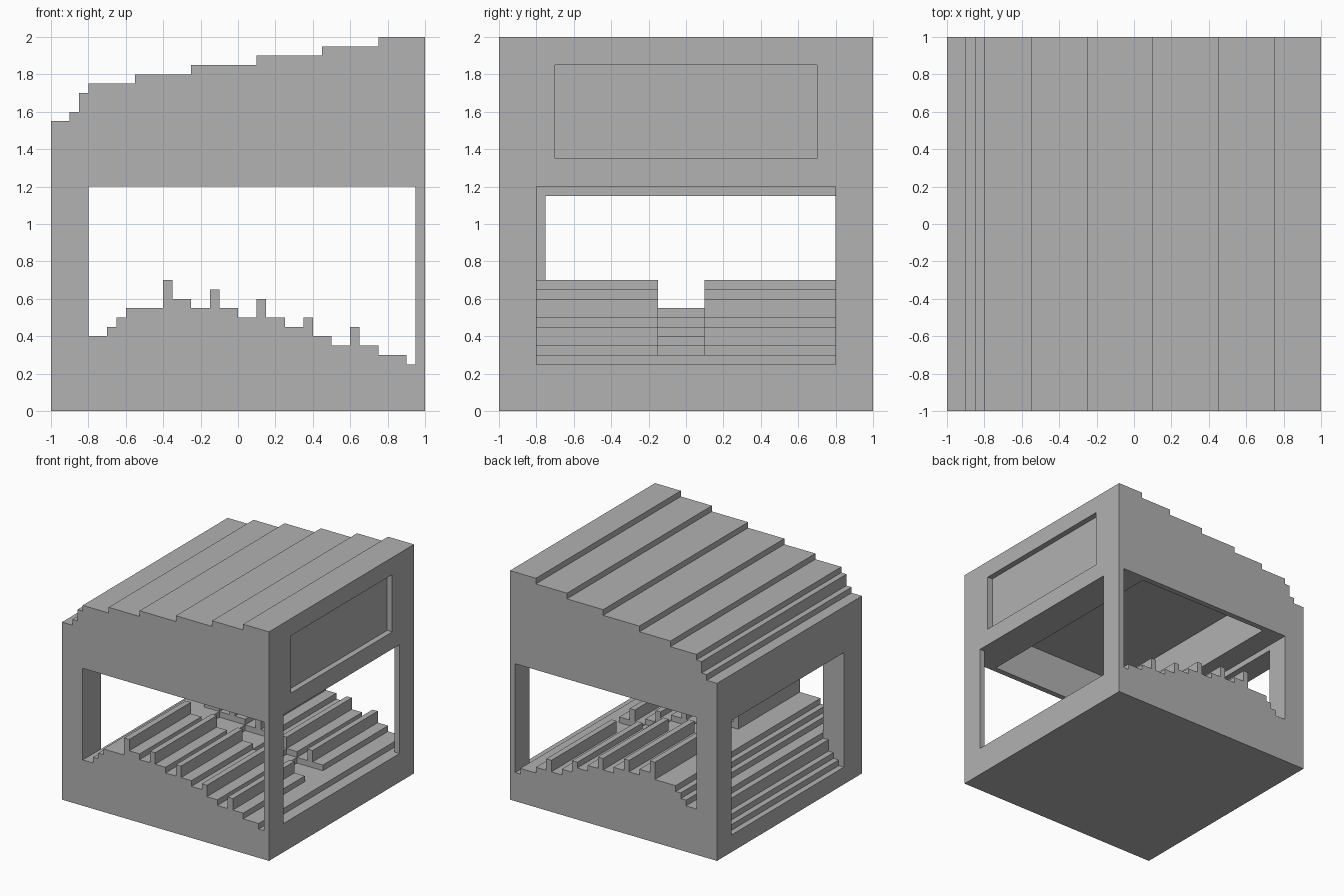
import bpy
import bmesh

old = bpy.data.objects.get("Cube")
if old:
    bpy.data.objects.remove(old, do_unlink=True)

grey = bpy.data.materials.new("plain_grey")
grey.use_nodes = True
colour = (0.445, 0.445, 0.445, 1)
grey.diffuse_color = colour
grey.node_tree.nodes["Principled BSDF"].inputs["Base Color"].default_value = colour


def stepped(steps, x_end):
    """Staircase outline from (start x, height) pairs."""
    pts = []
    ends = [s[0] for s in steps[1:]] + [x_end]
    for (x, z), end in zip(steps, ends):
        pts += [(x, z), (end, z)]
    return pts


def prism(name, steps, x_end, base, y0, y1):
    """Stepped outline closed by a level line at base, extruded along y."""
    outline = stepped(steps, x_end) + [(x_end, base), (steps[0][0], base)]
    bm = bmesh.new()
    face = bm.faces.new([bm.verts.new((x, y0, z)) for x, z in outline])
    extruded = bmesh.ops.extrude_face_region(bm, geom=[face])["geom"]
    verts = [v for v in extruded if isinstance(v, bmesh.types.BMVert)]
    bmesh.ops.translate(bm, verts=verts, vec=(0, y1 - y0, 0))
    bmesh.ops.recalc_face_normals(bm, faces=bm.faces)
    mesh = bpy.data.meshes.new(name)
    bm.to_mesh(mesh)
    bm.free()
    mesh.materials.append(grey)
    obj = bpy.data.objects.new(name, mesh)
    bpy.context.collection.objects.link(obj)
    return obj


def carve(body, cutter):
    """Subtract the cutter from the body and discard it."""
    cutter.hide_render = True
    mod = body.modifiers.new("carve", "BOOLEAN")
    mod.operation = "DIFFERENCE"
    mod.solver = "EXACT"
    mod.object = cutter
    bpy.context.view_layer.objects.active = body
    bpy.ops.object.modifier_apply(modifier=mod.name)
    bpy.data.objects.remove(cutter, do_unlink=True)


# Solid block under the terraced roof
roof = [(-1, 1.55), (-.9, 1.6), (-.85, 1.7), (-.8, 1.75), (-.55, 1.8),
        (-.25, 1.85), (.1, 1.9), (.45, 1.95), (.75, 2)]
body = prism("terraced_pavilion", roof, 1, 0, -1, 1)

# Front-to-back hall above the terraced floor with its upright ribs
floor = [(-.8, .4), (-.7, .45), (-.65, .5), (-.6, .55), (-.4, .7), (-.35, .6),
         (-.25, .55), (-.15, .65), (-.1, .55), (0, .5), (.1, .6), (.15, .5),
         (.25, .45), (.35, .5), (.4, .4), (.5, .35), (.6, .45), (.65, .35),
         (.75, .3), (.9, .25)]
carve(body, prism("hall", floor, .95, 1.2, -1.1, 1.1))

# Side openings: a level sill on one side, descending steps on the other
carve(body, prism("sill_opening", [(.92, .25)], 1.1, 1.2, -.8, .8))
stairs = [(-1.1, .15), (-.95, .2), (-.9, .25), (-.85, .35), (-.8, .4)]
carve(body, prism("stair_opening", stairs, -.75, 1.15, -.75, .8))

# Channel stepping down through the ribs
channel = [(-.4, .55), (-.25, .5), (0, .45), (.25, .4), (.4, .35), (.5, .3)]
carve(body, prism("channel", channel, .8, .9, -.15, .1))

# Recess in the ceiling and shallow panel on the tall side
carve(body, prism("ceiling_recess", [(-.6, 1.1)], .7, 1.55, -.95, .95))
carve(body, prism("side_panel", [(.95, 1.35)], 1.1, 1.85, -.7, .7))
